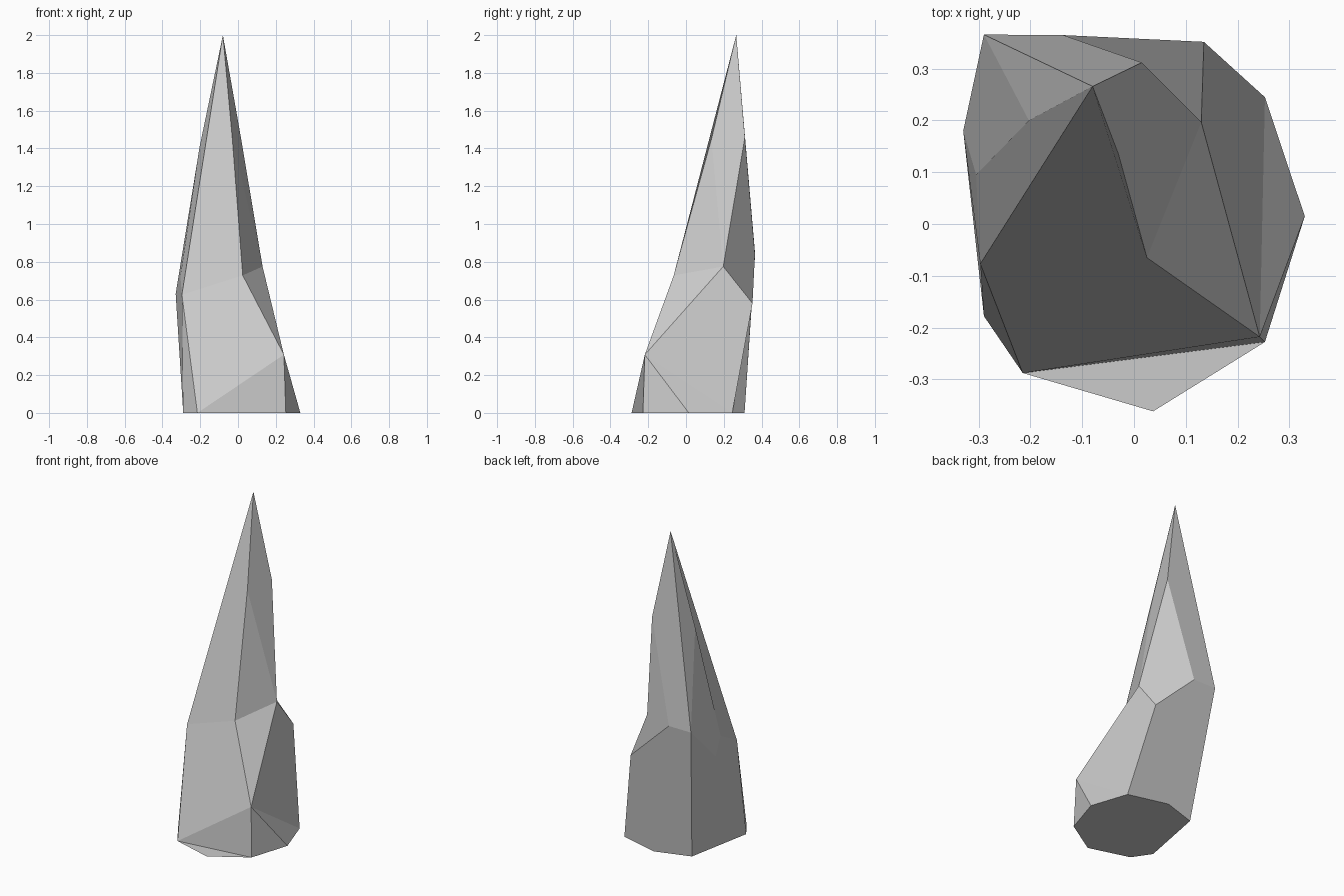
import bpy
import bmesh

# Base outline on the ground, counter-clockwise from the front right (0-7)
base = [(.253, -.228), (.33, .015), (.253, .245), (.006, .31),
        (-.21, .242), (-.29, -.178), (-.215, -.288), (.037, -.362)]
# Waist corners where the lower facets meet the upper ones (8-15)
waist = [(.243, -.218, .308), (.13, .197, .775), (.135, .352, .58), (-.137, .365, .84),
         (-.29, .366, .84), (-.33, .18, .63), (-.305, .095, .72), (-.297, -.077, .625)]
# Front notch (16), upper shoulders (17-19) and tip (20)
upper = [(.025, -.065, .728), (-.03, .135, 1.45), (.015, .312, 1.46), (-.203, .2, 1.41),
         (-.08, .266, 2)]

lower_facets = [(7, 6, 5, 4, 3, 2, 1, 0), (0, 6, 7), (0, 8, 6), (0, 1, 8), (1, 2, 8),
                (8, 2, 10, 9), (10, 2, 3, 4, 12, 11), (12, 4, 5, 13),
                (13, 5, 15, 14), (15, 5, 6), (6, 8, 16, 15), (8, 9, 16)]
upper_facets = [(9, 10, 11, 18), (16, 9, 17), (17, 9, 18, 20), (18, 11, 12, 20),
                (20, 12, 19), (19, 12, 13, 14), (20, 19, 14, 15), (20, 15, 16, 17)]

# Faceted leaning spike
bm = bmesh.new()
corners = [bm.verts.new((x, y, 0)) for x, y in base]
corners += [bm.verts.new(p) for p in waist + upper]
for facet in lower_facets + upper_facets:
    bm.faces.new([corners[i] for i in facet])
bmesh.ops.recalc_face_normals(bm, faces=bm.faces)
mesh = bpy.data.meshes.new("rock_spike")
bm.to_mesh(mesh)
bm.free()
bpy.context.collection.objects.link(bpy.data.objects.new("rock_spike", mesh))
